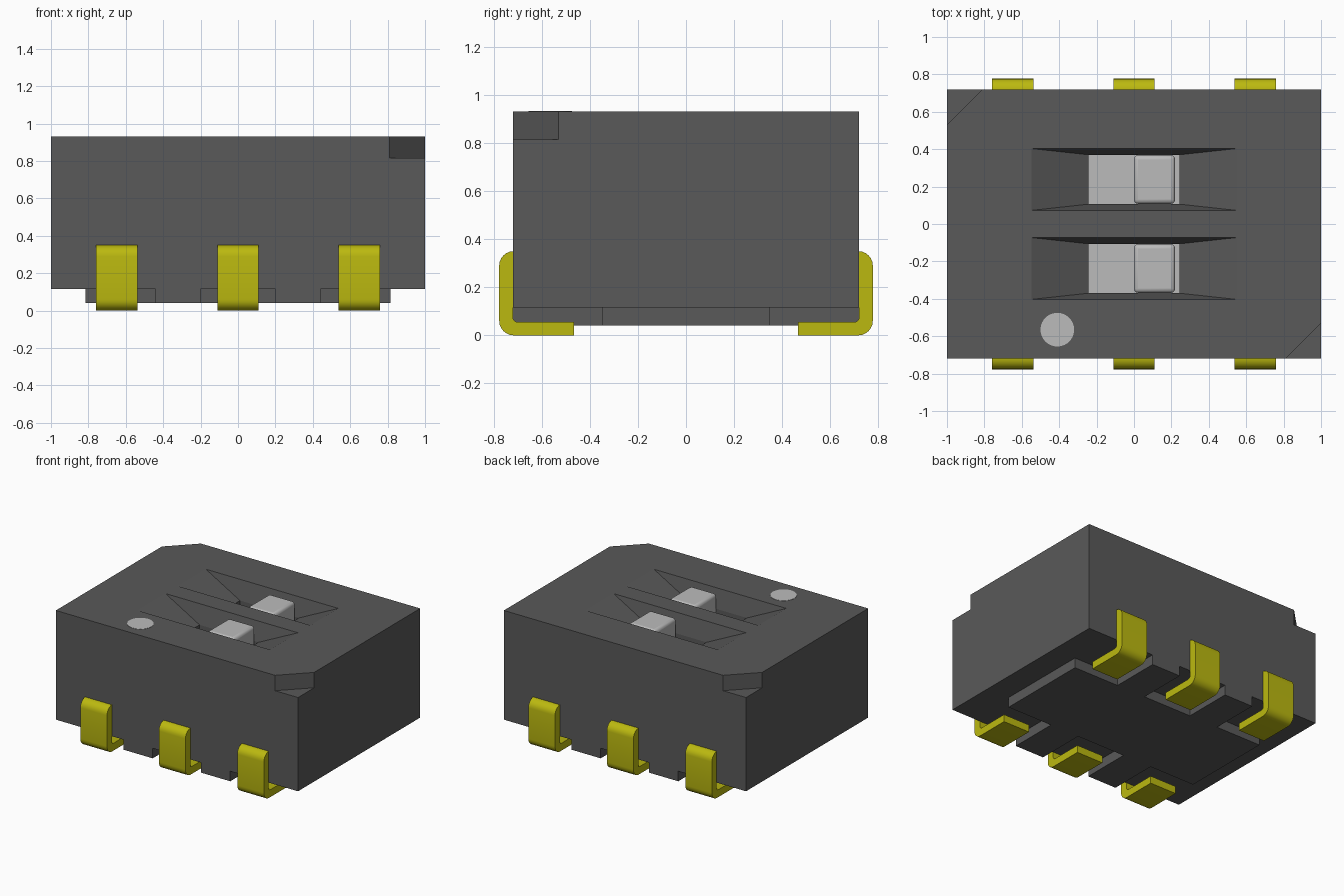
import bpy, bmesh, math
from mathutils import Vector

cube = bpy.data.objects.get("Cube")
if cube:
    bpy.data.objects.remove(cube, do_unlink=True)


def material(name, rgb):
    m = bpy.data.materials.new(name)
    m.use_nodes = True
    m.diffuse_color = (*rgb, 1)
    bsdf = m.node_tree.nodes["Principled BSDF"]
    bsdf.inputs["Base Color"].default_value = (*rgb, 1)
    bsdf.inputs["Roughness"].default_value = 0.6
    return m


DARK = material("dark grey plastic", (0.1, 0.1, 0.1))
LIGHT = material("light grey plastic", (0.5, 0.5, 0.5))
GOLD = material("yellow metal", (0.5, 0.485, 0.005))


def loft(name, rings, mat):
    """Closed solid through matching rings of points."""
    bm = bmesh.new()
    vs = [[bm.verts.new(p) for p in ring] for ring in rings]
    n = len(vs[0])
    bm.faces.new(vs[0])
    bm.faces.new(vs[-1])
    for a, b in zip(vs, vs[1:]):
        for i in range(n):
            j = (i + 1) % n
            bm.faces.new((a[i], a[j], b[j], b[i]))
    bmesh.ops.recalc_face_normals(bm, faces=bm.faces)
    me = bpy.data.meshes.new(name)
    bm.to_mesh(me)
    bm.free()
    me.materials.append(mat)
    ob = bpy.data.objects.new(name, me)
    bpy.context.collection.objects.link(ob)
    return ob


def prism(name, outline, z0, z1, mat):
    return loft(name, [[(x, y, z) for x, y in outline] for z in (z0, z1)], mat)


def rect(x0, x1, y0, y1):
    return [(x0, y0), (x1, y0), (x1, y1), (x0, y1)]


def activate(ob):
    bpy.ops.object.select_all(action='DESELECT')
    ob.select_set(True)
    bpy.context.view_layer.objects.active = ob


def smooth(ob):
    activate(ob)
    bpy.ops.object.shade_smooth_by_angle(angle=math.radians(35))


def cut(ob, cutter):
    mod = ob.modifiers.new("cut", 'BOOLEAN')
    mod.operation, mod.solver, mod.object = 'DIFFERENCE', 'EXACT', cutter
    activate(ob)
    bpy.ops.object.modifier_apply(modifier=mod.name)
    bpy.data.objects.remove(cutter, do_unlink=True)


TOP = 0.93
SLOPE_Z, FLOOR_Z = 0.79, 0.70
body = prism("housing", rect(-1, 1, -0.72, 0.72), 0.115, TOP, DARK)

# chamfered notches on two opposite top corners
for s in (1, -1):
    tri = [(s * 0.81, -s * 0.72), (s * 1.01, -s * 0.93 + s * 0.01),
           (s * 1.2, -s * 0.72), (s * 1.01, -s * 0.52)]
    # the cutting edge runs along the 45 degree diagonal
    tri = [(s * 0.71, -s * 0.82), (s * 1.1, -s * 0.82), (s * 1.1, -s * 0.43)]
    cut(body, prism("corner_cutter", tri, 0.815, 1.1, DARK))

# two funnel openings, each with a switch in a pocket
for side, yc in (("front", -0.238), ("back", 0.238)):
    def ring(hx, hy, z):
        return [(x, y, z) for x, y in rect(-hx, hx, yc - hy, yc + hy)]
    k = 0.01 / (TOP - SLOPE_Z)   # carry the slope just past the top
    cut(body, loft("funnel_cutter", [
        ring(0.243, 0.132, FLOOR_Z - 0.02), ring(0.243, 0.132, SLOPE_Z),
        ring(0.547 + 0.304 * k, 0.165 + 0.033 * k, TOP + 0.01)], DARK))
    prism(side + "_slider_base", rect(-0.243, 0.243, yc - 0.132, yc + 0.132),
          FLOOR_Z - 0.02, FLOOR_Z, LIGHT)
    knob = prism(side + "_slider_knob", rect(0, 0.22, yc - 0.13, yc + 0.13),
                 FLOOR_Z - 0.01, 0.91, LIGHT)
    bev = knob.modifiers.new("rounded edges", 'BEVEL')
    bev.width, bev.segments = 0.022, 3
    smooth(knob)

# standoff under the housing with recesses around the pins
half = [(0.815, 0.35), (0.44, 0.35), (0.44, 0.72), (0.2, 0.72), (0.2, 0.35),
        (-0.2, 0.35), (-0.2, 0.72), (-0.44, 0.72), (-0.44, 0.35), (-0.815, 0.35)]
prism("standoff", half + [(-x, -y) for x, y in half], 0.04, 0.115, DARK)

# orientation dot
dot = [(-0.41 + 0.09 * math.cos(a), -0.565 + 0.09 * math.sin(a))
       for a in (i * math.tau / 40 for i in range(40))]
prism("marker_dot", dot, TOP - 0.005, TOP + 0.002, LIGHT)


def arc(cy, cz, r, a0, a1, n=6):
    return [(cy + r * math.cos(math.radians(a0 + (a1 - a0) * i / n)),
             cz + r * math.sin(math.radians(a0 + (a1 - a0) * i / n)))
            for i in range(n + 1)]


# bent pins: foot, rounded heel, upright and curved shoulder
profile = ([(0.465, 0.055), (0.465, 0)] + arc(0.717, 0.06, 0.06, -90, 0)
           + arc(0.717, 0.29, 0.06, 0, 90) + [(0.70, 0.35), (0.70, 0.29), (0.72, 0.29)]
           + arc(0.70, 0.075, 0.02, 0, -90, 4))
for side, s in (("front", -1), ("back", 1)):
    for name, xc in (("right", -0.648), ("middle", 0), ("left", 0.648)):
        pin = loft(f"{side}_{name}_pin",
                   [[(xc + dx, s * y, z) for y, z in profile] for dx in (-0.11, 0.11)], GOLD)
        smooth(pin)
